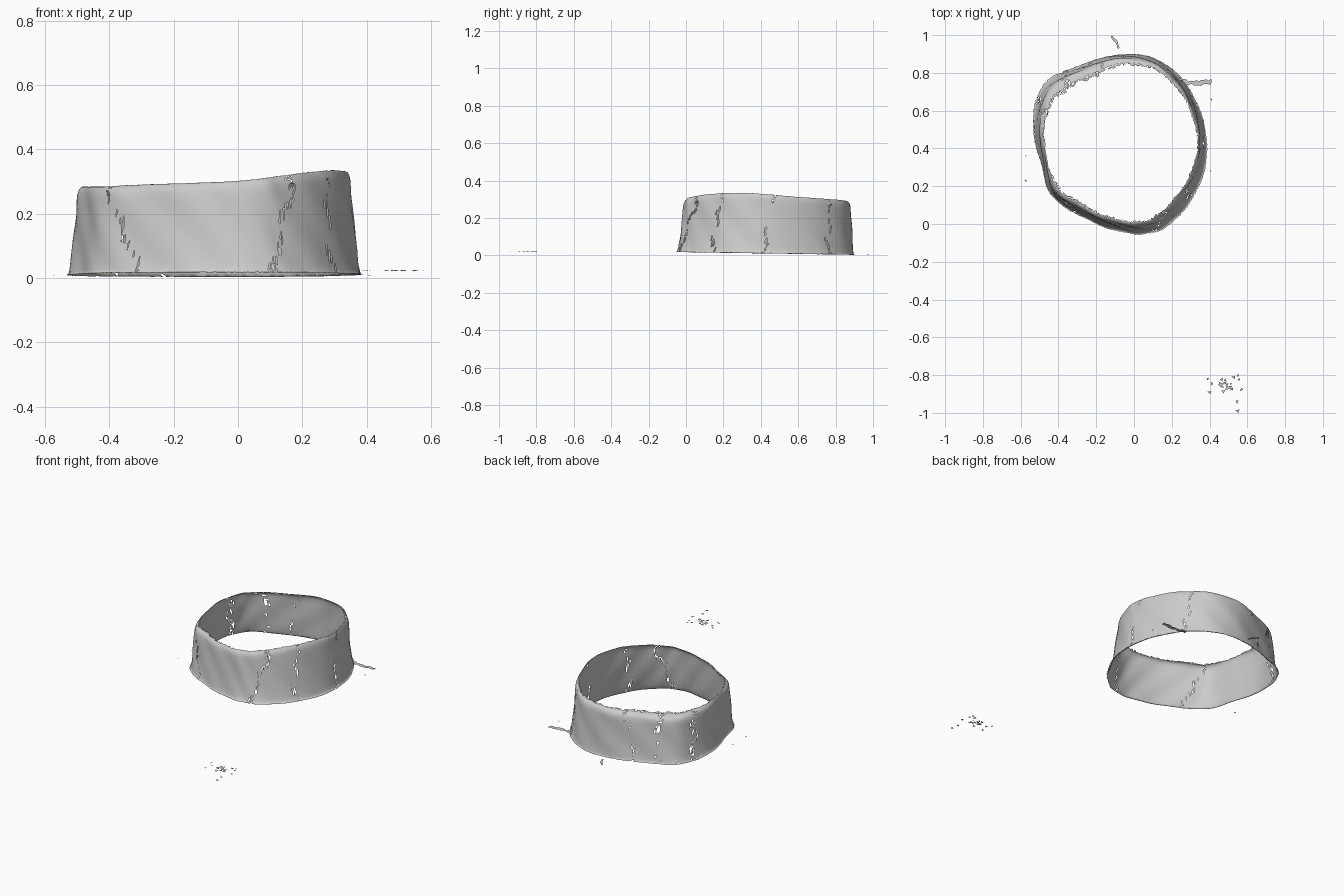
import bpy, bmesh, math, random
from mathutils import Vector

if "Cube" in bpy.data.objects:
    bpy.data.objects.remove(bpy.data.objects["Cube"])

random.seed(4)
CX, CY = -0.07, 0.43
COLS, ROWS = 300, 24

# base outline x, y, inward lean, lip width, top height
RING = [
    (0.381, 0.40, .030, .015, .330), (0.350, 0.58, .025, .015, .315),
    (0.270, 0.74, .025, .02, .305), (0.135, 0.86, .02, .03, .297),
    (-0.05, 0.897, .015, .04, .292), (-0.26, 0.845, .02, .055, .288),
    (-0.44, 0.765, .03, .06, .285), (-0.508, 0.66, .03, .045, .285),
    (-0.527, 0.50, .027, .025, .285), (-0.488, 0.32, .02, .012, .283),
    (-0.44, 0.165, .02, .03, .285), (-0.34, 0.08, .025, .03, .290),
    (-0.18, 0.0, .025, .025, .295), (-0.04, -0.04, .03, .025, .300),
    (0.07, -0.043, .035, .025, .308), (0.165, -0.005, .045, .02, .317),
    (0.265, 0.09, .045, .02, .328), (0.345, 0.23, .04, .015, .335)]

# wall profile from foot to lip: lean fraction, lip fraction, height fraction
PROFILE = [(-.3, 0, 0), (0, 0, .012), (.35, 0, .2), (.65, 0, .45), (.88, 0, .7),
           (1, .02, .86), (1.05, .12, .93), (1.1, .3, .97), (1.1, .6, .995), (1.1, 1, 1)]

# cracks: angle at foot, angle at rim, half-width in degrees, density
CRACKS = [(238, 218, 1.0, .3), (291, 302, 2.0, .25), (321, 325, 1.2, .25),
          (357, 365, .9, .25), (45, 50, 1.0, .25), (112, 104, 1.0, .25),
          (127, 131, 2.2, .2), (152, 157, 2.2, .2)]


def spline(pts, t, closed):
    """Catmull-Rom through points of any dimension."""
    n = len(pts)
    i = int(t)
    f = t - i
    get = (lambda k: pts[k % n]) if closed else (lambda k: pts[min(max(k, 0), n - 1)])
    quad = zip(get(i - 1), get(i), get(i + 1), get(i + 2))
    return [.5 * (2 * b + (c - a) * f + (2 * a - 5 * b + 4 * c - d) * f * f
                  + (3 * b - a - 3 * c + d) * f ** 3) for a, b, c, d in quad]


def finish(bm, name):
    mesh = bpy.data.meshes.new(name)
    bm.to_mesh(mesh)
    bm.free()
    obj = bpy.data.objects.new(name, mesh)
    bpy.context.collection.objects.link(obj)
    return obj


# ring wall with rolled lip
bm = bmesh.new()
cols = []
for c in range(COLS):
    col = []
    for r in range(ROWS + 1):
        jit = random.uniform(-.3, .3)
        t = (c + jit) / COLS * len(RING) % len(RING)
        x, y, lean, lip, top = spline(RING, t, True)
        x2, y2 = spline(RING, (t + .02) % len(RING), True)[:2]
        inward = Vector((y - y2, x2 - x, 0)).normalized()
        s = r / ROWS + (random.uniform(-.012, .012) if r < ROWS else 0)
        a, b, h = spline(PROFILE, max(s, 0) * (len(PROFILE) - 1), False)
        foot = .012 - .007 * (y - CY) / .45
        wave = .002 * math.sin(t * 5 + h * 9)
        if r == ROWS:
            lip *= random.uniform(.8, 1.2)
        p = Vector((x, y, foot + (top - foot) * h)) + inward * (lean * a + lip * b + wave)
        col.append(bm.verts.new(p))
    cols.append(col)
for c in range(COLS):
    e, d = cols[c], cols[(c + 1) % COLS]
    for r in range(ROWS):
        for tri in ((e[r], d[r], d[r + 1]), (e[r], d[r + 1], e[r + 1])):
            # ragged foot and rim, small gaps along the cracks
            chance = .5 if r == 0 else .35 if r >= ROWS - 2 else 0
            mid = sum((v.co for v in tri), Vector()) / 3
            ang = math.degrees(math.atan2(mid.y - CY, mid.x - CX)) % 360
            h = mid.z / .3
            for a0, a1, wid, dens in CRACKS:
                line = a0 + (a1 - a0) * h + 1.5 * math.sin(h * 14 + a0)
                if abs((ang - line + 180) % 360 - 180) < wid:
                    chance = max(chance, dens)
            if random.random() >= chance:
                bm.faces.new(tri)
bmesh.ops.delete(bm, geom=[v for v in bm.verts if not v.link_faces], context='VERTS')
ring = finish(bm, "ring_wall")
for p in ring.data.polygons:
    p.use_smooth = True


def flake(bm, x, y, z, size):
    start = random.uniform(0, 6.28)
    vs = []
    for k in range(3):
        a = start + k * 2.1
        q = size * random.uniform(.5, 1.1)
        vs.append(bm.verts.new((x + q * math.cos(a), y + q * math.sin(a),
                                z + random.uniform(-.002, .002))))
    bm.faces.new(vs)


# loose flakes in front and beside the ring
bm = bmesh.new()
for i in range(20):
    flake(bm, random.gauss(.48, .035), random.gauss(-.85, .02), .023, .013)
for x, y in ((.57, -.875), (.39, -.82), (.55, -.99), (.545, -.94), (.55, -.8), (.53, -.81)):
    flake(bm, x, y, .023, .013)
for x, y in ((-.574, .36), (-.574, .23), (.41, .66), (.405, .28)):
    flake(bm, x, y, .008, .007)
finish(bm, "loose_flakes")


def strip(name, path, width, steps):
    bm = bmesh.new()
    prev = None
    across = Vector((path[0][1] - path[-1][1], path[-1][0] - path[0][0], 0)).normalized()
    for i in range(steps + 1):
        mid = Vector(spline(path, i / steps * (len(path) - 1.001), False))
        pair = [bm.verts.new(mid + across * s * width * random.uniform(.3, 1.2)) for s in (1, -1)]
        if prev:
            bm.faces.new((prev[0], prev[1], pair[1], pair[0]))
        prev = pair
    finish(bm, name)


# thin ground slivers behind the ring
strip("side_sliver", [(.24, .755, .012), (.33, .747, .01), (.41, .753, .009)], .014, 14)
strip("back_sliver", [(-.08, .93, .006), (-.095, .965, .004), (-.12, .995, .003)], .008, 8)
